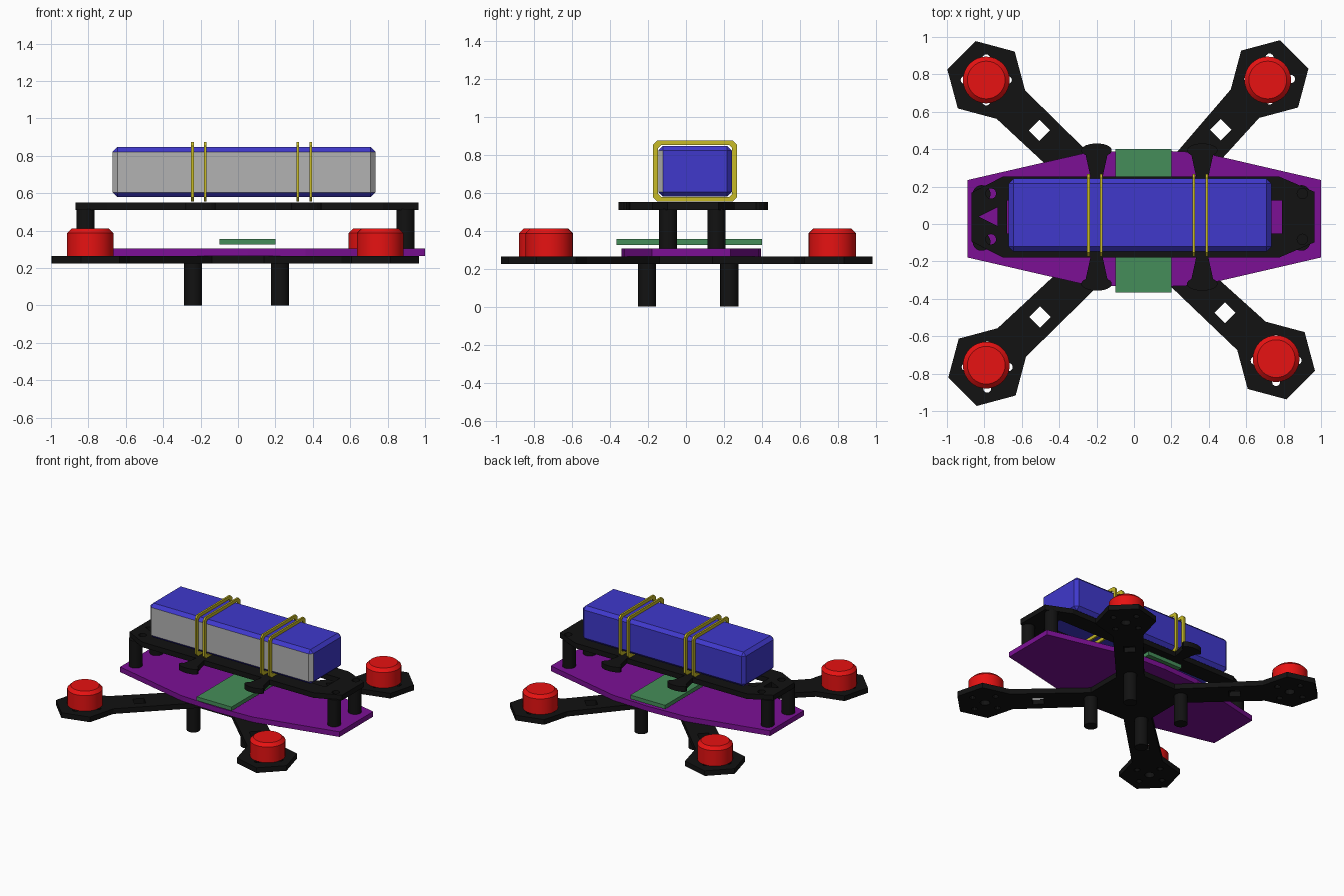
import bpy, bmesh
from math import cos, sin, radians, pi

if "Cube" in bpy.data.objects:
    bpy.data.objects.remove(bpy.data.objects["Cube"])


def material(name, rgb):
    m = bpy.data.materials.new(name)
    m.diffuse_color = (*rgb, 1)
    m.use_nodes = True
    m.node_tree.nodes["Principled BSDF"].inputs["Base Color"].default_value = m.diffuse_color
    return m


BLACK = material("black", (0.006, 0.006, 0.006))
RED = material("red", (0.8, 0.006, 0.006))
BLUE = material("blue", (0.05, 0.04, 0.6))
PURPLE = material("purple", (0.2, 0.005, 0.3))
GREEN = material("green", (0.06, 0.27, 0.1))
YELLOW = material("yellow", (0.58, 0.5, 0.02))
GREY = material("grey", (0.45, 0.45, 0.45))


def ring(cx, cy, rx, ry=None, n=16, start=0):
    ry = ry or rx
    return [(cx + rx * cos(radians(start) + 2 * pi * i / n),
             cy + ry * sin(radians(start) + 2 * pi * i / n)) for i in range(n)]


def rect(x0, x1, y0, y1, c=0):
    if not c:
        return [(x0, y0), (x1, y0), (x1, y1), (x0, y1)]
    return [(x0 + c, y0), (x1 - c, y0), (x1, y0 + c), (x1, y1 - c),
            (x1 - c, y1), (x0 + c, y1), (x0, y1 - c), (x0, y0 + c)]


def plate(name, loops, lo, hi, mat):
    """Extruded flat plate: the first loop is the outline, the rest are holes."""
    cu = bpy.data.curves.new(name, 'CURVE')
    cu.dimensions = '2D'
    cu.fill_mode = 'BOTH'
    cu.extrude = (hi - lo) / 2
    for pts in loops:
        s = cu.splines.new('POLY')
        s.points.add(len(pts) - 1)
        for p, (x, y) in zip(s.points, pts):
            p.co = (x, y, 0, 1)
        s.use_cyclic_u = True
    ob = bpy.data.objects.new(name, cu)
    bpy.context.collection.objects.link(ob)
    ob.location.z = (lo + hi) / 2
    bpy.ops.object.select_all(action='DESELECT')
    ob.select_set(True)
    bpy.context.view_layer.objects.active = ob
    bpy.ops.object.convert(target='MESH')
    ob = bpy.context.object
    ob.data.materials.clear()
    ob.data.materials.append(mat)
    bpy.ops.object.shade_flat()
    return ob


def cylinder(name, x, y, lo, hi, r, mat, n=32, bevel=0):
    bpy.ops.mesh.primitive_cylinder_add(vertices=n, radius=r, depth=hi - lo,
                                        location=(x, y, (lo + hi) / 2))
    ob = bpy.context.object
    ob.name = name
    ob.data.materials.append(mat)
    if bevel:
        bm = bmesh.new()
        bm.from_mesh(ob.data)
        top = [e for e in bm.edges if all(v.co.z > 0 for v in e.verts)]
        bmesh.ops.bevel(bm, geom=top, offset=bevel, segments=1, affect='EDGES')
        bm.to_mesh(ob.data)
        bm.free()
    bpy.ops.object.shade_smooth_by_angle(angle=radians(30))
    return ob


# X-shaped arm frame: hexagonal motor pads joined through a small hub
pads = [(0.725, 0.775, 45), (-0.79, 0.77, 135), (-0.785, -0.765, 225), (0.76, -0.73, 315)]
outline, holes = [], []
for x, y, a in pads:
    outline += ring(x, y, 0.215, n=6, start=a + 210)
    # hub edge between this arm and the next
    g = radians(a + 45)
    for t in (-0.14, 0.14):
        outline.append((0.28 * cos(g) - t * sin(g), 0.28 * sin(g) + t * cos(g)))
    holes.append(ring(x, y, 0.035, n=12))
    for k in range(4):
        b = radians(a + 45 + 90 * k)
        holes.append(ring(x + 0.115 * cos(b), y + 0.115 * sin(b), 0.022, n=10))
    holes.append(ring(x * 0.64, y * 0.65, 0.057, n=4, start=a + 45))
# fix point order around the gaps: inner points run from one arm to the next
plate("arm_frame", [outline] + holes, 0.225, 0.265, BLACK)

# Motors
for x, y in [(-0.79, 0.77), (0.715, 0.77), (-0.79, -0.755), (0.76, -0.72)]:
    cylinder("motor", x, y, 0.265, 0.41, 0.125, RED, bevel=0.024)

# Feet below the arms and standoffs between the plates
for x in (-0.24, 0.225):
    for y in (-0.205, 0.228):
        cylinder("foot", x, y, 0, 0.23, 0.048, BLACK, n=20)
for x in (-0.815, 0.895):
    for y in (-0.095, 0.16):
        cylinder("standoff", x, y, 0.3, 0.515, 0.048, BLACK, n=20)

# Purple lower plate
half = [(-0.89, 0.207), (-0.26, 0.352), (0.05, 0.367), (0.36, 0.355), (1.0, 0.207)]
lower = [(x, 0.028 + y) for x, y in half] + [(x, 0.028 - y) for x, y in reversed(half)]
plate("lower_plate", [lower], 0.265, 0.305, PURPLE)

# Circuit board
plate("circuit_board", [rect(-0.1, 0.2, -0.365, 0.4)], 0.325, 0.355, GREEN)

# Upper plate with strap tabs, long slot, arrow cutout and screw holes
tabs = (-0.2, 0.365)
side = [(-0.87, 0.13), (-0.7, 0.217)]
for x in tabs:
    top = [(x + 0.082 * cos(radians(t)), 0.357 + 0.037 * sin(radians(t)))
           for t in range(225, -46, -18)]
    side += [(x - 0.033, 0.217)] + top + [(x + 0.033, 0.217)]
side += [(0.775, 0.217), (0.965, 0.135)]
upper = [(x, 0.037 + y) for x, y in side] + [(x, 0.037 - y) for x, y in reversed(side)]
cuts = [rect(-0.68, 0.79, -0.05, 0.125), [(-0.83, 0.04), (-0.73, -0.01), (-0.73, 0.09)]]
for x in (-0.765, 0.9):
    for y in (-0.082, 0.163):
        cuts.append(ring(x, y, 0.028, n=12))
plate("upper_plate", [upper] + cuts, 0.51, 0.55, BLACK)

# Battery: bevelled box, grey on the front face
bpy.ops.mesh.primitive_cube_add(size=1)
bat = bpy.context.object
bat.name = "battery"
bm = bmesh.new()
bm.from_mesh(bat.data)
for v in bm.verts:
    v.co.x *= 1.405
    v.co.y *= 0.388
    v.co.z *= 0.267
bmesh.ops.bevel(bm, geom=bm.edges[:], offset=0.025, segments=1, affect='EDGES')
bm.normal_update()
for f in bm.faces:
    f.material_index = int(f.normal.y < -0.5 and abs(f.normal.z) < 0.3)
bm.to_mesh(bat.data)
bm.free()
bat.location = (0.032, 0.048, 0.7125)
bat.data.materials.append(BLUE)
bat.data.materials.append(GREY)
for p in bat.data.polygons:
    p.material_index = int(p.normal.y < -0.5 and abs(p.normal.z) < 0.3)

# Straps: pairs of thin loops around the battery
for x in (-0.243, -0.175, 0.32, 0.388):
    s = plate("strap", [rect(-0.175, 0.268, -0.16, 0.16, 0.022),
                        rect(-0.147, 0.243, -0.136, 0.136, 0.015)], -0.007, 0.007, YELLOW)
    s.rotation_euler = (pi / 2, 0, pi / 2)
    s.location = (x, 0, 0.714)
